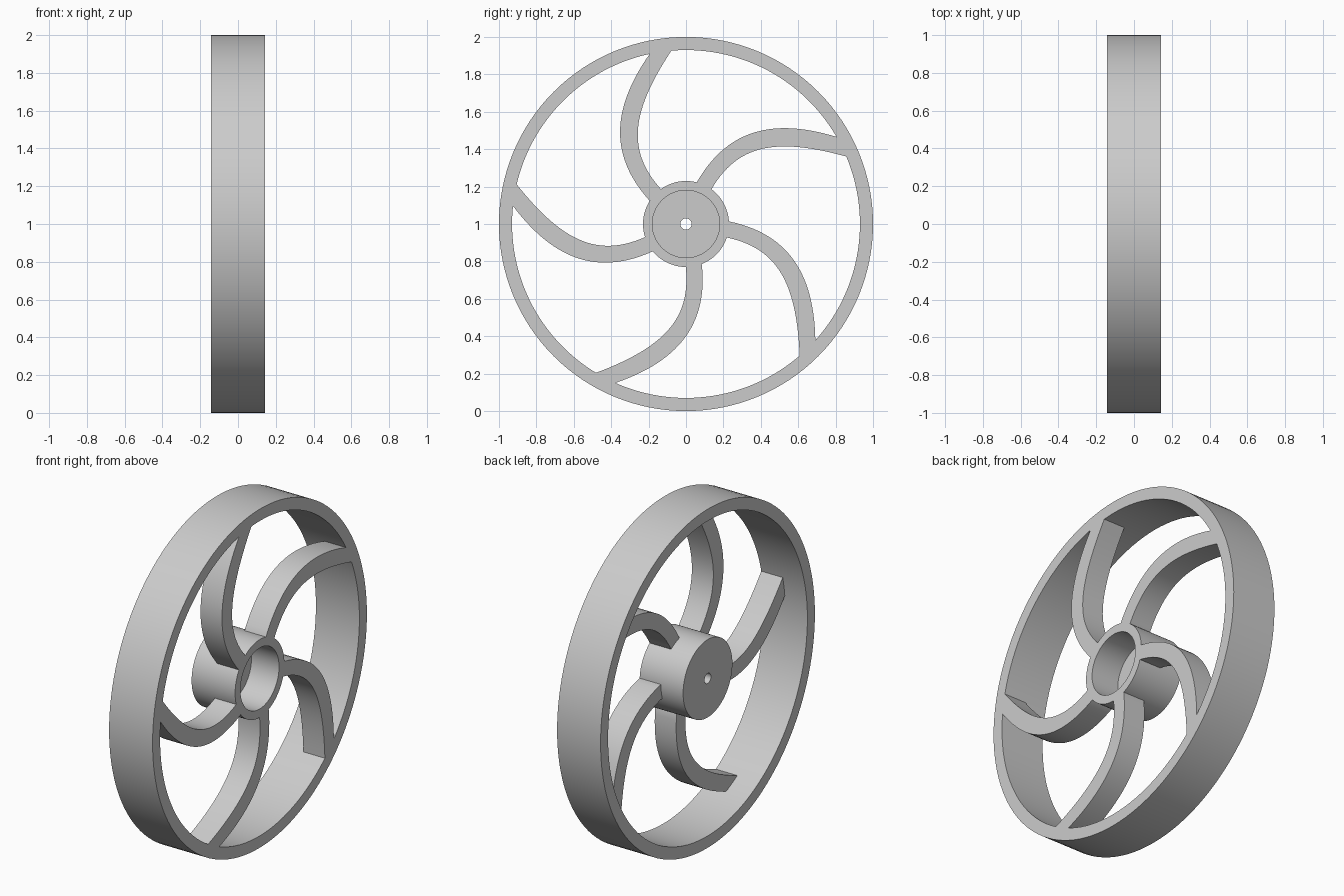
import bpy, bmesh, math
from mathutils import Vector, Matrix
from mathutils.geometry import interpolate_bezier

if "Cube" in bpy.data.objects:
    bpy.data.objects.remove(bpy.data.objects["Cube"], do_unlink=True)

HALF = 0.142          # half the wheel width
SPOKE_DEPTH = 0.14
SPOKES = 5
CENTRE = Vector((0, 0, 1))

grey = bpy.data.materials.new("plain grey")
grey.use_nodes = True
grey.diffuse_color = (0.6, 0.6, 0.6, 1)
grey.node_tree.nodes["Principled BSDF"].inputs["Base Color"].default_value = grey.diffuse_color


def finish(name, bm):
    bmesh.ops.recalc_face_normals(bm, faces=bm.faces)
    mesh = bpy.data.meshes.new(name)
    bm.to_mesh(mesh)
    bm.free()
    mesh.materials.append(grey)
    obj = bpy.data.objects.new(name, mesh)
    obj.location = CENTRE
    bpy.context.collection.objects.link(obj)
    bpy.ops.object.select_all(action="DESELECT")
    obj.select_set(True)
    bpy.context.view_layer.objects.active = obj
    bpy.ops.object.shade_smooth_by_angle(angle=math.radians(30))
    return obj


def lathe(name, profile, steps=128):
    """Revolve a closed (x, radius) profile around the axle."""
    bm = bmesh.new()
    verts = [bm.verts.new((x, 0, r)) for x, r in profile]
    edges = [bm.edges.new((verts[i - 1], verts[i])) for i in range(len(verts))]
    bmesh.ops.spin(bm, geom=verts + edges, cent=(0, 0, 0), axis=(1, 0, 0),
                   angle=math.tau, steps=steps, use_merge=True)
    bmesh.ops.remove_doubles(bm, verts=bm.verts, dist=1e-5)
    return finish(name, bm)


def edge_curve(*controls):
    """One side of a spoke, run slightly into the hub and the rim."""
    pts = interpolate_bezier(*[Vector((0, y, z)) for y, z in controls], 28)
    return [pts[0] * 0.9] + pts + [pts[-1] * 1.02]


# Rim and cup-shaped hub with a small axle hole
lathe("rim", [(-HALF, 0.93), (-HALF, 1), (HALF, 1), (HALF, 0.93)])
floor = HALF - 0.18
lathe("hub", [(-HALF, 0.03), (-HALF, 0.23), (HALF, 0.23),
              (HALF, 0.18), (floor, 0.18), (floor, 0.03)])

# Curved spokes, flush with the open side of the hub
outer = edge_curve((0.059, 0.225), (0.224, 0.512), (0.475, 0.567), (0.807, 0.465))
inner = edge_curve((0.134, 0.182), (0.274, 0.426), (0.48, 0.465), (0.86, 0.36))
for n in range(SPOKES):
    turn = Matrix.Rotation(math.tau * n / SPOKES, 3, "X")
    bm = bmesh.new()
    outline = [bm.verts.new(turn @ p + Vector((HALF, 0, 0)))
               for p in outer + inner[::-1]]
    face = bm.faces.new(outline)
    extruded = bmesh.ops.extrude_face_region(bm, geom=[face], use_keep_orig=True)
    moved = [v for v in extruded["geom"] if isinstance(v, bmesh.types.BMVert)]
    bmesh.ops.translate(bm, verts=moved, vec=(-SPOKE_DEPTH, 0, 0))
    finish(f"spoke_{n + 1}", bm)
